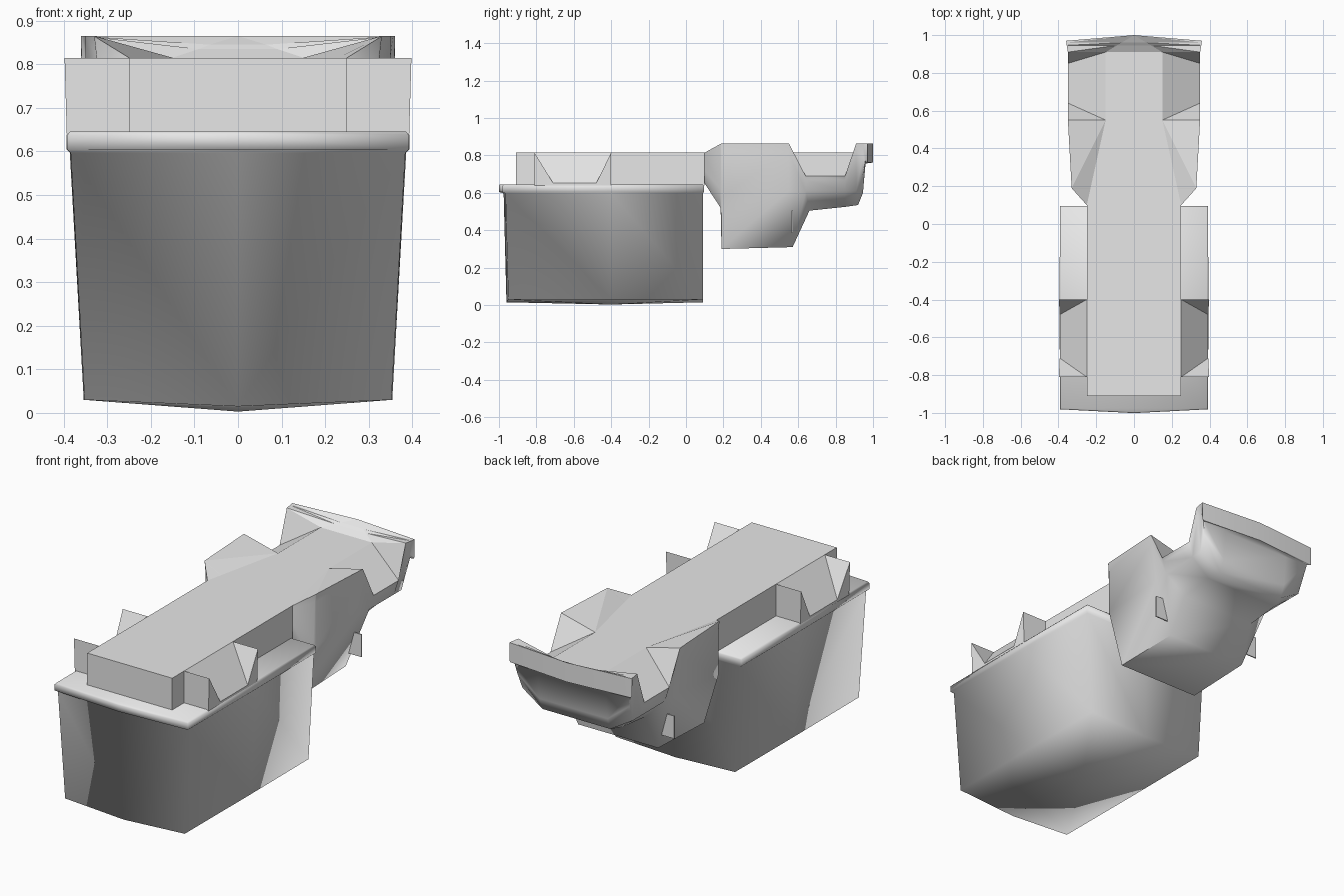
import bpy
import bmesh
import math
from mathutils import Vector

old = bpy.data.objects.get("Cube")
if old:
    bpy.data.objects.remove(old, do_unlink=True)

# One plain grey for the whole model
grey = bpy.data.materials.new("plain_grey")
grey.use_nodes = True
colour = (0.8, 0.8, 0.8, 1)
grey.diffuse_color = colour
grey.node_tree.nodes["Principled BSDF"].inputs["Base Color"].default_value = colour


def finish(obj, angle, flat_top):
    """Give the part its material and shading."""
    obj.data.materials.append(grey)
    bpy.ops.object.select_all(action="DESELECT")
    obj.select_set(True)
    bpy.context.view_layer.objects.active = obj
    if angle >= 180:
        bpy.ops.object.shade_smooth()
    elif angle > 0:
        bpy.ops.object.shade_smooth_by_angle(angle=math.radians(angle))
    if flat_top:
        for polygon in obj.data.polygons:
            if polygon.normal.z > 0.4:
                polygon.use_smooth = False


def skin(name, rings, angle, flat_top=False):
    """Join closed rings of equal length into a capped shell."""
    bm = bmesh.new()
    found = {}

    def vert(point):
        key = tuple(round(c, 4) for c in point)
        if key not in found:
            found[key] = bm.verts.new(key)
        return found[key]

    def area(corners):
        a, b, c = (v.co for v in corners)
        return (b - a).cross(c - a).length

    def triangle(corners):
        if area(corners) > 1e-6 and not bm.faces.get(corners):
            bm.faces.new(corners)

    def face(points):
        corners = list(dict.fromkeys(vert(p) for p in points))
        if len(corners) < 3 or bm.faces.get(corners):
            return
        if len(corners) == 3:
            triangle(corners)
            return
        if len(corners) == 4:
            a, b, c, d = corners
            bend = (b.co - a.co).cross(c.co - a.co).dot(d.co - a.co)
            if abs(bend) > 1e-5:
                # Bent quads fold along their longer diagonal
                if (a.co - c.co).length > (b.co - d.co).length:
                    halves = ((a, b, c), (a, c, d))
                else:
                    halves = ((a, b, d), (b, c, d))
                for half in halves:
                    triangle(half)
                return
        bm.faces.new(corners)

    for lower, upper in zip(rings, rings[1:]):
        count = len(lower)
        for i in range(count):
            j = (i + 1) % count
            face([lower[i], lower[j], upper[j], upper[i]])
    face(rings[0])
    face(rings[-1])
    bmesh.ops.recalc_face_normals(bm, faces=bm.faces[:])
    mesh = bpy.data.meshes.new(name)
    bm.to_mesh(mesh)
    bm.free()
    obj = bpy.data.objects.new(name, mesh)
    bpy.context.collection.objects.link(obj)
    finish(obj, angle, flat_top)


def section(y, *half, lean=0, bow=0):
    """Symmetric upright ring; half runs from top to bottom on one side."""
    points = [Vector((x, y + bow * (1 - x / 0.36), z)) for x, z in half]
    points[-1].y += lean
    return points + [Vector((-p.x, p.y, p.z)) for p in reversed(points)]


def plan_ring(width, front, back, z, bow=0.01, sag=0):
    """Level ring with middle points on every side."""
    side = width + 0.002
    return [(0, front - bow, z - sag), (width, front, z), (side, -0.4, z),
            (width, back, z), (0, back, z - sag), (-width, back, z),
            (-side, -0.4, z), (-width, front, z)]


# Large tapered box with its overhanging lip and shallow pointed floor
skin("lower_box", [
    plan_ring(0.385, -0.975, 0.09, 0.646, 0.02),
    plan_ring(0.392, -0.981, 0.095, 0.638, 0.02),
    plan_ring(0.392, -0.981, 0.095, 0.605, 0.02),
    plan_ring(0.384, -0.965, 0.09, 0.597),
    plan_ring(0.352, -0.95, 0.09, 0.03, sag=0.015),
    [(0, -0.4, 0.003)] * 8,
], 180)

# Raised deck: upright block with a sloped notch between two fins per side
ridge = (0.25, 0.815)
base = (0.25, 0.64)
foot = (0.393, 0.64)
low = (0.393, 0.652)
high = (0.398, 0.815)
skin("raised_deck", [
    section(-0.91, ridge, base, base),
    section(-0.81, ridge, base, base),
    section(-0.81, ridge, high, foot),
    section(-0.71, ridge, low, foot),
    section(-0.48, ridge, low, foot),
    section(-0.4, ridge, high, foot),
    section(-0.4, ridge, base, base),
    section(0.1, ridge, base, base),
], 30)

# Rear body: neck, deep block under rimmed wings, and a notched tail
# that rises to a slightly bowed strip
valley = (0.15, 0.815)
rim = (0.35, 0.865)
under = (0.343, 0.82)
floor = (0.35, 0.69)
sill = (0.343, 0.67)
flank = (0.325, 0.61)
crest = (0, 0.865)
hem = (0, 0.762)
skin("rear_body", [
    section(0.1, ridge, ridge, (0.25, 0.8), (0.25, 0.72), (0.23, 0.65)),
    section(0.185, (0.231, 0.815), (0.326, 0.862), (0.322, 0.82),
            (0.315, 0.62), (0.29, 0.52)),
    section(0.19, (0.23, 0.815), (0.33, 0.865), (0.325, 0.82),
            (0.325, 0.58), (0.24, 0.3)),
    section(0.55, valley, rim, under, (0.315, 0.61), (0.235, 0.31), lean=0.02),
    section(0.64, valley, floor, sill, flank, (0.22, 0.505), lean=0.02),
    section(0.85, valley, floor, sill, flank, (0.22, 0.525)),
    section(0.91, valley, rim, under, flank, (0.2, 0.535), lean=0.01),
    section(0.946, (0.09, 0.835), (0.356, 0.865), (0.343, 0.8),
            (0.33, 0.7), (0.2, 0.6)),
    section(0.96, (0.065, 0.845), (0.358, 0.865), (0.345, 0.78),
            (0.335, 0.762), (0.2, 0.757)),
    section(0.97, crest, (0.36, 0.865), (0.36, 0.77), (0.355, 0.762), hem,
            bow=0.03),
    section(0.97, crest, crest, hem, hem, hem, bow=0.03),
], 75, flat_top=True)

# Small upright tabs beside the deep block
for side, label in ((1, "left"), (-1, "right")):
    bpy.ops.mesh.primitive_cube_add(size=1, location=(side * 0.29, 0.568, 0.445))
    tab = bpy.context.object
    tab.name = label + "_tab"
    tab.scale = (0.08, 0.006, 0.12)
    finish(tab, 0, False)
